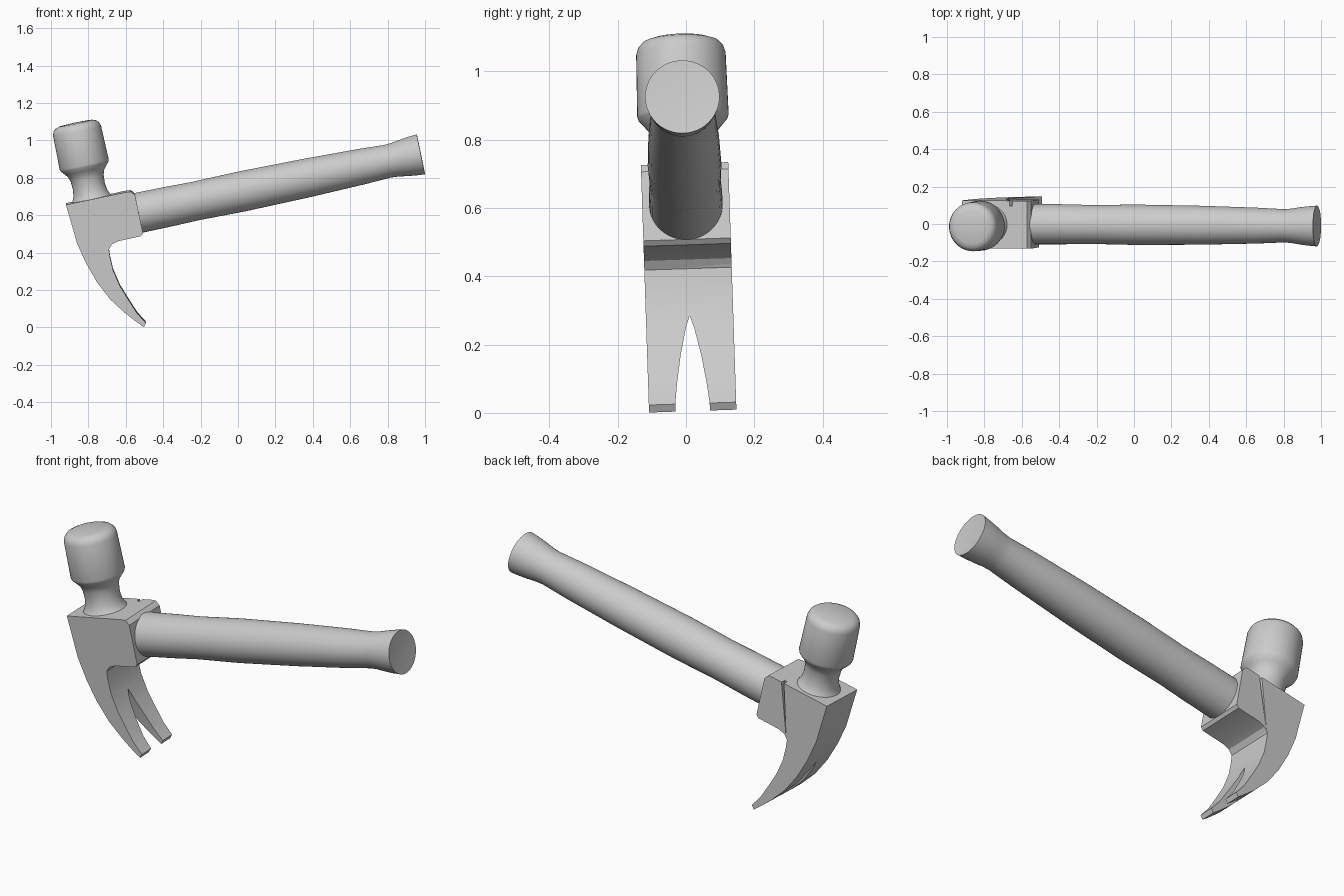
import bpy, bmesh, math
from mathutils import Matrix, Vector

cube = bpy.data.objects.get("Cube")
if cube:
    bpy.data.objects.remove(cube, do_unlink=True)

grey = bpy.data.materials.new("plain_grey")
grey.use_nodes = True
colour = (0.6, 0.6, 0.6, 1)
grey.diffuse_color = colour
grey.node_tree.nodes["Principled BSDF"].inputs["Base Color"].default_value = colour

# The whole tool leans slightly sideways about its middle height
PIVOT = Matrix.Translation((0, 0, 0.6))
LEAN = PIVOT @ Matrix.Rotation(math.radians(1.9), 4, "X") @ PIVOT.inverted()


def finish(name, bm):
    bmesh.ops.recalc_face_normals(bm, faces=bm.faces)
    mesh = bpy.data.meshes.new(name)
    bm.to_mesh(mesh)
    bm.free()
    mesh.materials.append(grey)
    obj = bpy.data.objects.new(name, mesh)
    bpy.context.collection.objects.link(obj)
    return obj


def prism(name, points, direction):
    """Extrude a closed outline of 3D points along a direction."""
    bm = bmesh.new()
    face = bm.faces.new([bm.verts.new(p) for p in points])
    new = bmesh.ops.extrude_face_region(bm, geom=[face])["geom"]
    verts = [v for v in new if isinstance(v, bmesh.types.BMVert)]
    bmesh.ops.translate(bm, verts=verts, vec=direction)
    return finish(name, bm)


def turned(name, profile, base, axis, sides=48):
    """Spin a (distance, radius) profile around an axis."""
    bm = bmesh.new()
    verts = [bm.verts.new((r, 0, t)) for t, r in profile]
    edges = [bm.edges.new(pair) for pair in zip(verts, verts[1:])]
    bmesh.ops.spin(bm, geom=verts + edges, cent=(0, 0, 0), axis=(0, 0, 1),
                   angle=math.tau, steps=sides, use_duplicate=False)
    bmesh.ops.remove_doubles(bm, verts=bm.verts, dist=0.0005)
    turn = Vector((0, 0, 1)).rotation_difference(Vector(axis)).to_matrix().to_4x4()
    bm.transform(Matrix.Translation(base) @ turn)
    return finish(name, bm)


def cut(obj, cutter):
    cutter.hide_render = True
    mod = obj.modifiers.new("cut", "BOOLEAN")
    mod.operation, mod.solver, mod.object = "DIFFERENCE", "EXACT", cutter
    bpy.context.view_layer.objects.active = obj
    bpy.ops.object.modifier_apply(modifier=mod.name)
    bpy.data.objects.remove(cutter, do_unlink=True)


# Head body and curved claw, one side outline
HALF = 0.128
outline = [
    (-.92, .66), (-.60, .727), (-.572, .73), (-.55, .71), (-.508, .508),
    (-.519, .492), (-.642, .465), (-.674, .449), (-.69, .422), (-.684, .38),
    (-.668, .31), (-.631, .225), (-.588, .155), (-.54, .08), (-.492, .027),
    (-.503, .005), (-.556, .043), (-.61, .086), (-.684, .155), (-.754, .246),
    (-.813, .348), (-.861, .455), (-.888, .55)]
claw = prism("claw_head", [(x, -HALF, z) for x, z in outline], (0, 2 * HALF, 0))

# Nail-pulling notch between the two prongs
side = [(.053, -.05), (.05, .03), (.043, .09), (.03, .17), (.012, .25)]
notch = [(y, z) for y, z in side] + [(0, .285)] + [(-y, z) for y, z in reversed(side)]
cut(claw, prism("notch_cutter", [(-1, y, z) for y, z in notch], (.7, 0, 0)))

# Thin seam between handle socket and claw cheek on the back
seam = [(-.685, .43), (-.645, .76), (-.662, .76)]
cut(claw, prism("seam_cutter", [(x, .1, z) for x, z in seam], (0, .1, 0)))

# Striking face and neck
poll = turned("striking_poll", [
    (0, 0), (.004, .09), (.012, .112), (.026, .125), (.045, .131), (.23, .134),
    (.24, .131), (.262, .112), (.28, .098), (.305, .09), (.35, .087),
    (.385, .092), (.41, .102), (.43, .118), (.45, .122), (.45, 0)],
    (-.87, 0, 1.096), (.208, 0, -.978))

# Handle with flared, slightly dished end
handle = turned("handle", [
    (-.06, 0), (-.06, .108), (0, .108), (.15, .107), (.3, .104), (.42, .106),
    (.55, .108), (.9, .104), (1.2, .096), (1.35, .089), (1.39, .092),
    (1.44, .1), (1.49, .106), (1.53, .109), (1.526, .05), (1.526, 0)],
    (-.52, 0, .615), (.979, 0, .203))

bpy.ops.object.select_all(action="DESELECT")
for part in (claw, poll, handle):
    part.data.transform(LEAN)
    part.select_set(True)
bpy.context.view_layer.objects.active = claw
bpy.ops.object.shade_smooth_by_angle(angle=math.radians(30))
